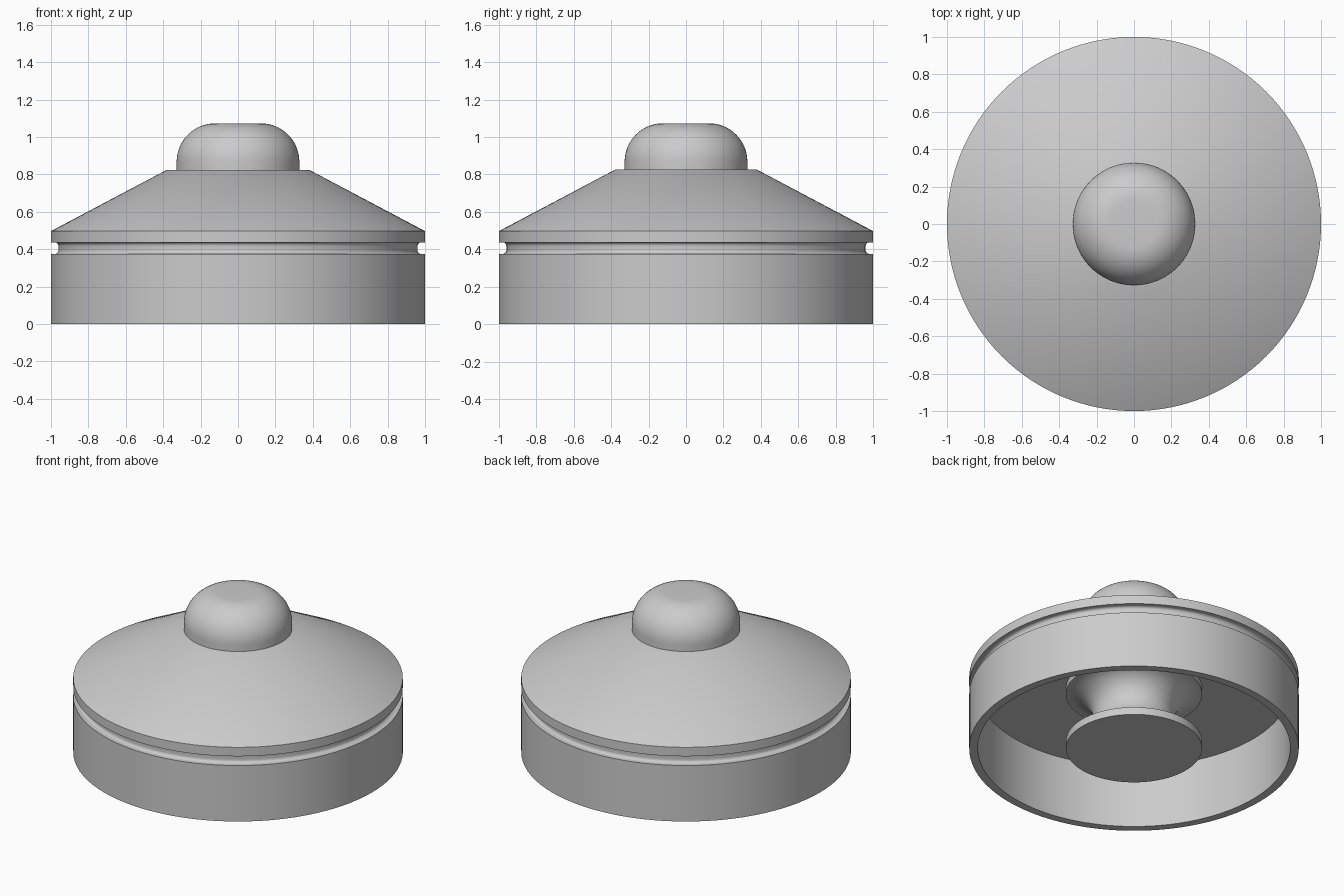
import bpy, bmesh
from math import sin, cos, pi, radians

default_cube = bpy.data.objects.get("Cube")
if default_cube:
    bpy.data.objects.remove(default_cube, do_unlink=True)

grey = bpy.data.materials.new("plain_grey")
grey.use_nodes = True
colour = (0.6, 0.6, 0.6, 1)
grey.diffuse_color = colour
grey.node_tree.nodes["Principled BSDF"].inputs["Base Color"].default_value = colour


def arc(r, z, radius, start, end, steps):
    """Profile points along an arc, angles in degrees."""
    angles = [radians(start + (end - start) * i / steps) for i in range(steps + 1)]
    return [(r + radius * cos(a), z + radius * sin(a)) for a in angles]


def revolve(name, profile, segments=128):
    """Turn a profile of (radius, height) points around the z axis."""
    bm = bmesh.new()
    verts = [bm.verts.new((r, 0, z)) for r, z in profile]
    edges = [bm.edges.new(pair) for pair in zip(verts, verts[1:])]
    bmesh.ops.spin(bm, geom=verts + edges, cent=(0, 0, 0), axis=(0, 0, 1),
                   angle=2 * pi, steps=segments, use_duplicate=False)
    bmesh.ops.remove_doubles(bm, verts=bm.verts, dist=0.0002)
    bmesh.ops.recalc_face_normals(bm, faces=bm.faces)
    mesh = bpy.data.meshes.new(name)
    bm.to_mesh(mesh)
    bm.free()
    mesh.materials.append(grey)
    obj = bpy.data.objects.new(name, mesh)
    bpy.context.collection.objects.link(obj)
    bpy.ops.object.select_all(action="DESELECT")
    obj.select_set(True)
    bpy.context.view_layer.objects.active = obj
    bpy.ops.object.shade_smooth_by_angle(angle=radians(30))
    return obj


# Hollow drum with a sloping top and a rounded groove below the rim
groove = arc(0.98, 0.417, 0.02, 90, 180, 6) + arc(0.98, 0.395, 0.02, 180, 270, 6)
revolve("housing",
        [(0, 0.825), (0.38, 0.825), (1, 0.497), (1, 0.437)] + groove
        + [(1, 0.375), (1, 0), (0.948, 0), (0.948, 0.42), (0, 0.42)])

# Rounded push cap
revolve("top_cap",
        [(0, 0.81), (0.328, 0.81)] + arc(0.123, 0.868, 0.205, 0, 90, 16) + [(0, 1.073)])

# Waisted spool hanging inside the drum
revolve("inner_spool",
        [(0, 0), (0.413, 0)] + arc(0.413, 0.215, 0.165, 270, 90, 24)
        + [(0.413, 0.425), (0, 0.425)])
